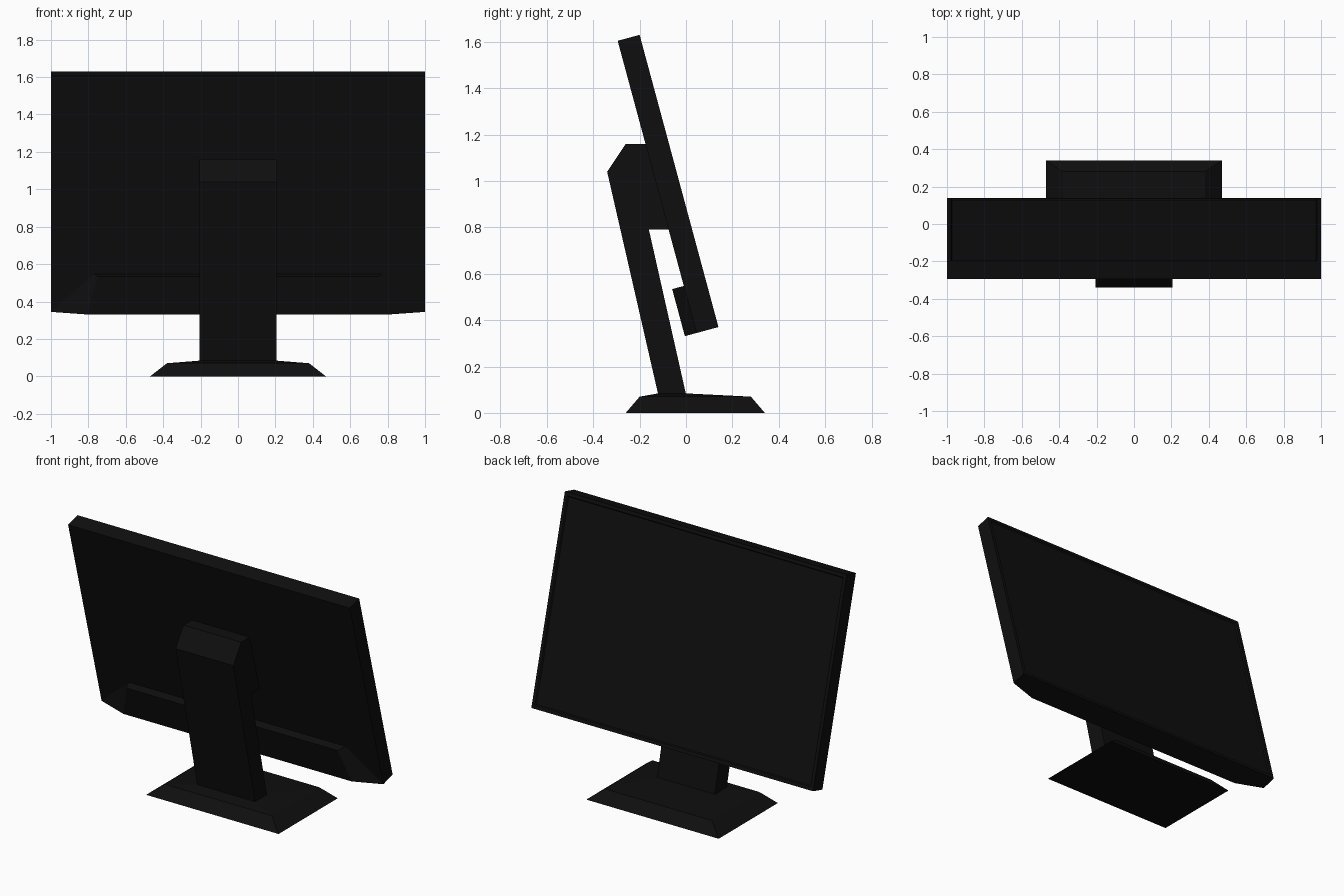
import bpy
import bmesh
import math
from mathutils import Matrix, Vector

cube = bpy.data.objects.get("Cube")
if cube:
    bpy.data.objects.remove(cube, do_unlink=True)

black = bpy.data.materials.new("black plastic")
black.use_nodes = True
colour = (0.0045, 0.0045, 0.0045, 1)
black.diffuse_color = colour
black.node_tree.nodes["Principled BSDF"].inputs["Base Color"].default_value = colour


def finish(name, bm, matrix=Matrix()):
    bmesh.ops.recalc_face_normals(bm, faces=bm.faces)
    mesh = bpy.data.meshes.new(name)
    bm.to_mesh(mesh)
    bm.free()
    mesh.materials.append(black)
    obj = bpy.data.objects.new(name, mesh)
    bpy.context.collection.objects.link(obj)
    obj.matrix_world = matrix
    return obj


def loft(rings):
    """Skin a stack of equal-sized rings and cap both ends."""
    bm = bmesh.new()
    loops = [[bm.verts.new(p) for p in ring] for ring in rings]
    for a, b in zip(loops, loops[1:]):
        for i in range(len(a)):
            j = (i + 1) % len(a)
            bm.faces.new((a[i], a[j], b[j], b[i]))
    bm.faces.new(loops[0][::-1])
    bm.faces.new(loops[-1])
    return bm


def trapezoid(top_half, bottom_half, top, bottom, depth):
    return [(-top_half, depth, top), (top_half, depth, top),
            (bottom_half, depth, bottom), (-bottom_half, depth, bottom)]


def slab(half, y0, y1, z):
    return [(-half, y0, z), (half, y0, z), (half, y1, z), (-half, y1, z)]


def prism(profile, half):
    return loft([[(x, y, z) for y, z in profile] for x in (-half, half)])


# Leaning frame: origin on the upper screen edge, y out of the screen
lean = Matrix.Translation((0, -0.20, 1.63)) @ Matrix.Rotation(math.radians(15.1), 4, "X")
height = 1.305
thick = 0.098

# Display panel with a recessed screen
bm = loft([trapezoid(1, 1, 0, -height, -thick), trapezoid(1, 1, 0, -height, 0)])
bmesh.ops.recalc_face_normals(bm, faces=bm.faces)
screen = max(bm.faces, key=lambda f: f.normal.y)
bmesh.ops.inset_region(bm, faces=[screen], thickness=0.03)
bmesh.ops.inset_region(bm, faces=[screen], thickness=0.008, depth=-0.008)
finish("display_panel", bm, lean)

# Raised lower housing with splayed ends
finish("lower_housing", loft([
    trapezoid(0.77, 1, -1.095, -height, -thick),
    trapezoid(0.75, 0.81, -1.095, -height, -0.15)]), lean)

# Slanted neck and the mount joining it to the panel
finish("neck_and_mount", prism([
    (-0.12, 0.08), (-0.34, 1.04), (-0.26, 1.16), (-0.16, 1.16),
    (-0.06, 0.79), (-0.16, 0.79), (0.0, 0.08)], 0.205))

# Foot: steep skirt, then a shallow rise to the neck
finish("foot", loft([
    slab(0.47, -0.26, 0.34, 0), slab(0.38, -0.20, 0.28, 0.07),
    slab(0.205, -0.12, 0.0, 0.084)]))
